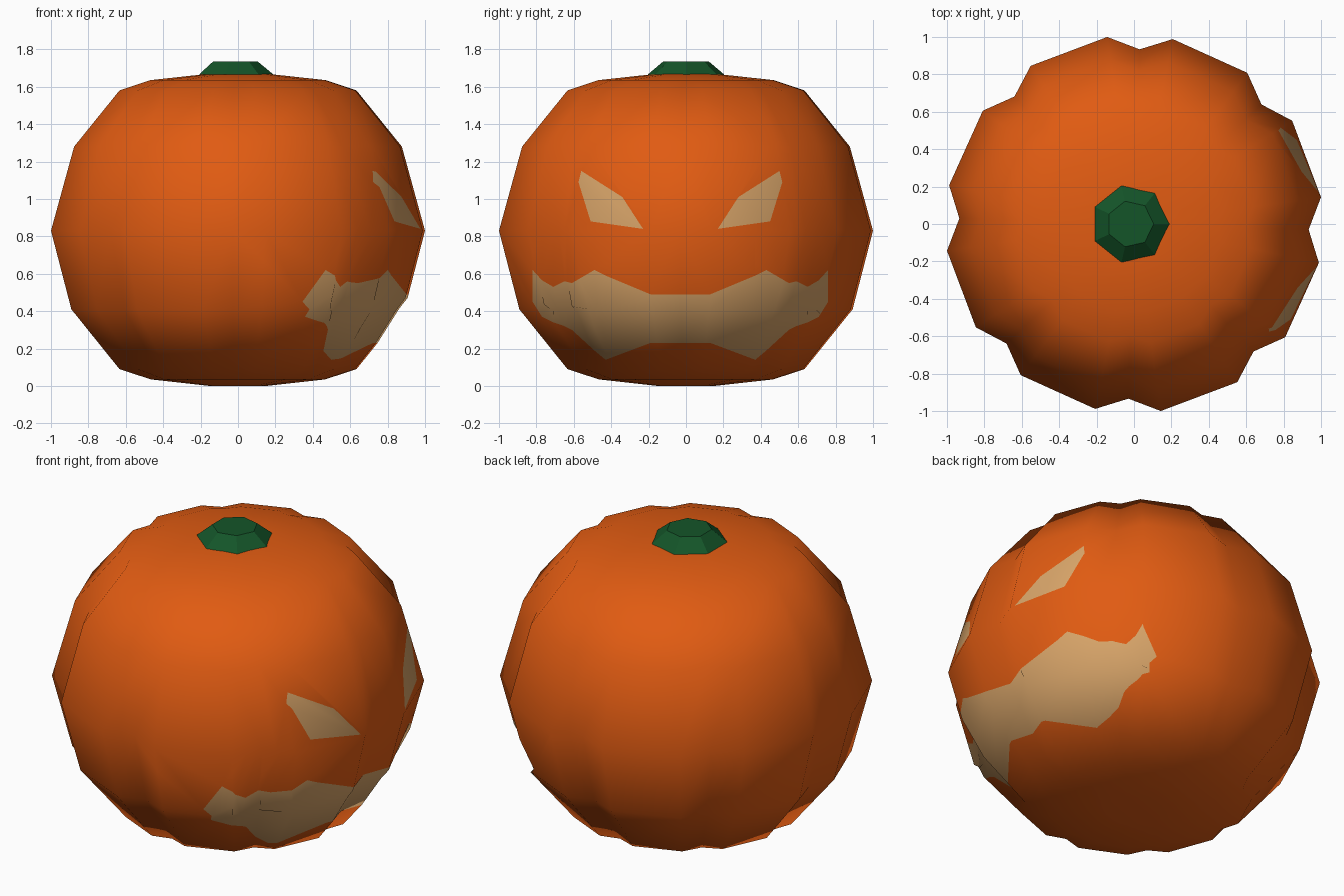
import bpy, bmesh, math
from mathutils import Vector

if "Cube" in bpy.data.objects:
    bpy.data.objects.remove(bpy.data.objects["Cube"])


def material(name, color):
    m = bpy.data.materials.new(name)
    m.diffuse_color = (*color, 1)
    m.use_nodes = True
    m.node_tree.nodes["Principled BSDF"].inputs["Base Color"].default_value = m.diffuse_color
    return m


orange = material("orange_skin", (0.75, 0.105, 0.006))
tan = material("tan_carving", (0.68, 0.37, 0.14))
green = material("green_stem", (0.007, 0.09, 0.022))

TILT = math.radians(-1.85)
FACE_Y = -0.03      # mirror line of the face, which looks along +x
LOBES = 8

# Pumpkin body: (radius, height, groove ratio) rings with eight lobes
rings = [(0.15, 0.0, 1.0), (0.47, 0.035, 0.96), (0.64, 0.09, 0.93),
         (0.90, 0.41, 0.925), (1.01, 0.83, 0.925), (0.885, 1.28, 0.925),
         (0.64, 1.58, 0.93), (0.475, 1.635, 0.96), (0.15, 1.67, 1.0)]
bm = bmesh.new()
loops = []
for r, z, groove in rings:
    loop = []
    for k in range(LOBES):
        for off, f in ((-10, 1), (0, groove), (10, 1)):
            a = TILT + math.radians(45 * k + off)
            loop.append(bm.verts.new((r * f * math.cos(a), r * f * math.sin(a), z)))
    loops.append(loop)
n = LOBES * 3
for lo, hi in zip(loops, loops[1:]):
    for i in range(n):
        j = (i + 1) % n
        bm.faces.new((lo[i], lo[j], hi[j], hi[i]))
bm.faces.new(loops[0][::-1])
bm.faces.new(loops[-1])


# Carvings: slice a convex outline (y, z) into the +x side and colour it
def carve(outline):
    ys, zs = [p[0] for p in outline], [p[1] for p in outline]
    mid = Vector((0, sum(ys) / len(ys), sum(zs) / len(zs)))
    faces = []
    for f in bm.faces:
        c = [v.co for v in f.verts]
        if (f.calc_center_median().x > 0.05 and len(c) < 20
                and max(p.y for p in c) > min(ys) and min(p.y for p in c) < max(ys)
                and max(p.z for p in c) > min(zs) and min(p.z for p in c) < max(zs)):
            faces.append(f)
    for p, q in zip(outline, outline[1:] + outline[:1]):
        co = Vector((0, *p))
        no = Vector((0, q[1] - p[1], p[0] - q[0])).normalized()
        if no.dot(mid - co) > 0:
            no = -no
        geom = set(faces)
        for f in faces:
            geom.update(f.edges)
            geom.update(f.verts)
        out = bmesh.ops.bisect_plane(bm, geom=list(geom), dist=1e-5,
                                     plane_co=co, plane_no=no)["geom"]
        faces = [f for f in out if isinstance(f, bmesh.types.BMFace)
                 and all(no.dot(v.co - co) < 1e-4 for v in f.verts)]
    for f in faces:
        f.material_index = 1


eye = [(0.53, 1.15), (0.545, 1.09), (0.48, 0.88), (0.20, 0.84), (0.31, 1.01)]
# mouth columns: distance from mirror line, lower edge, upper edge
mouth = [(0, 0.23, 0.49), (0.16, 0.23, 0.49), (0.40, 0.14, 0.59), (0.46, 0.19, 0.62),
         (0.58, 0.30, 0.55), (0.62, 0.32, 0.56), (0.68, 0.34, 0.53),
         (0.74, 0.37, 0.565), (0.79, 0.45, 0.62)]
for s in (-1, 1):
    carve([(FACE_Y + s * u, z) for u, z in eye])
    for a, b in zip(mouth, mouth[1:]):
        carve([(FACE_Y + s * u, z) for u, z in
               ((a[0], a[1]), (b[0], b[1]), (b[0], b[2]), (a[0], a[2]))])

# Flatten the mouth slightly where it crosses the lower bend
for v in bm.verts:
    if abs(v.co.z - 0.41) < 0.002 and all(f.material_index for f in v.link_faces):
        v.co.x *= 0.965
        v.co.y *= 0.965

for f in bm.faces:
    f.smooth = True
me = bpy.data.meshes.new("pumpkin_body")
bm.to_mesh(me)
bm.free()
me.materials.append(orange)
me.materials.append(tan)
body = bpy.data.objects.new("pumpkin_body", me)
bpy.context.collection.objects.link(body)

# Soft rounded shading that ignores the grooves
normals = []
for v in me.vertices:
    r = math.hypot(v.co.x, v.co.y)
    h = (v.co.z - 0.835) / 0.835
    k = r ** 1.7 / r
    normals.append(Vector((v.co.x * k, v.co.y * k,
                           math.copysign(abs(h) ** 1.7, h) / 0.835)).normalized())
me.normals_split_custom_set_from_vertices(normals)

# Stem: seven-sided tapered stub
bm = bmesh.new()
bmesh.ops.create_cone(bm, cap_ends=True, segments=7, radius1=0.21, radius2=0.125, depth=0.07)
first = max(bm.verts, key=lambda v: v.co.length).co
best = min((math.atan2(v.co.y, v.co.x) for v in bm.verts), key=abs)
for v in bm.verts:
    a = math.atan2(v.co.y, v.co.x) - best
    r = math.hypot(v.co.x, v.co.y)
    v.co = (r * math.cos(a) - 0.02, r * math.sin(a), v.co.z + 1.70)
me = bpy.data.meshes.new("stem")
bm.to_mesh(me)
bm.free()
me.materials.append(green)
bpy.context.collection.objects.link(bpy.data.objects.new("stem", me))
